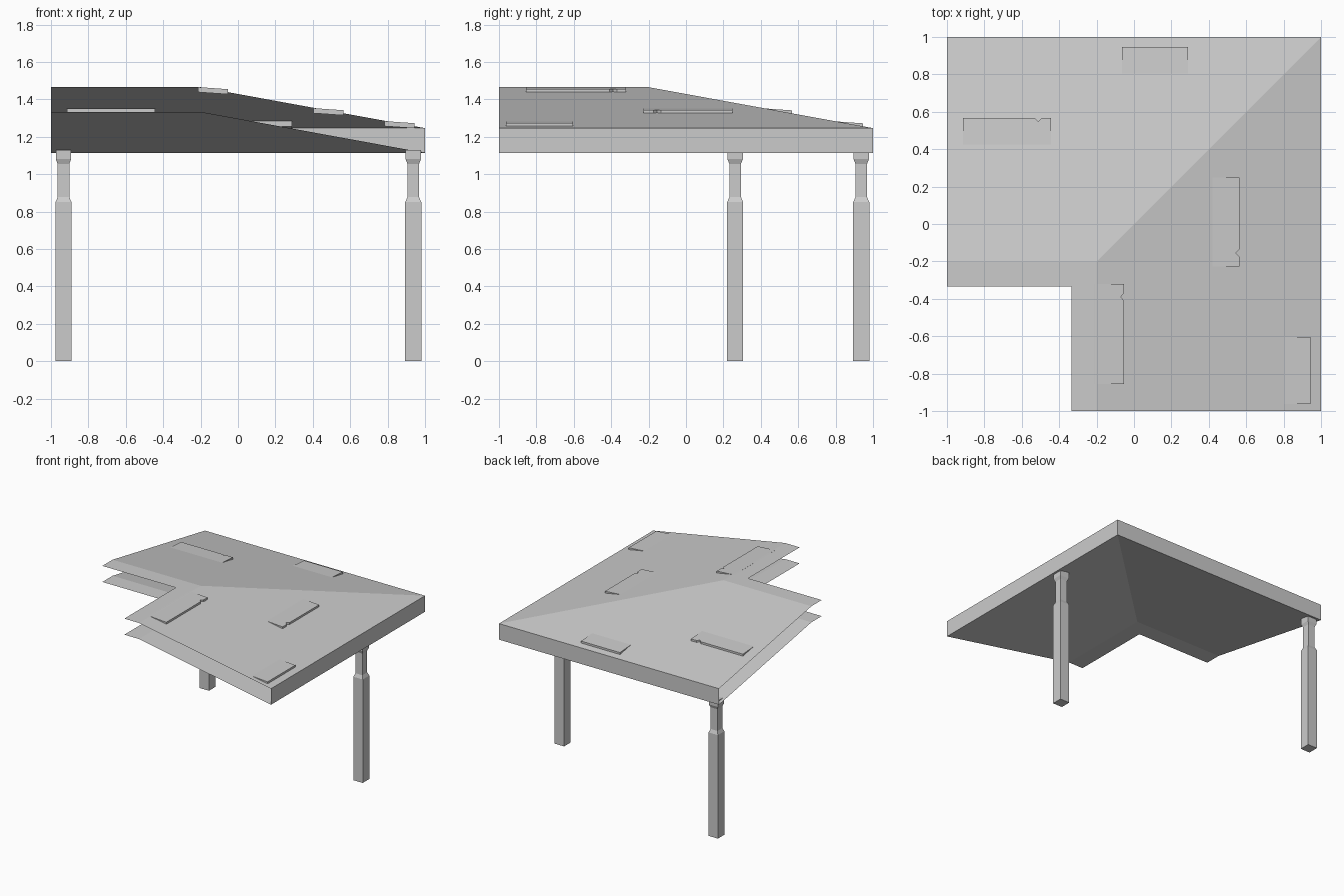
import bpy, bmesh

if "Cube" in bpy.data.objects:
    bpy.data.objects.remove(bpy.data.objects["Cube"])

IN, RIDGE = -0.333, -0.2            # inner edge and start of the slope
Z_RIDGE, Z_EAVE, THICK = 1.465, 1.246, 0.132
SLOPE = (Z_RIDGE - Z_EAVE) / (1 - RIDGE)


def finish(name, bm):
    bmesh.ops.remove_doubles(bm, verts=bm.verts, dist=1e-5)
    mesh = bpy.data.meshes.new(name)
    bm.to_mesh(mesh)
    bm.free()
    obj = bpy.data.objects.new(name, mesh)
    bpy.context.collection.objects.link(obj)
    return obj


def roof_z(t):
    return Z_RIDGE - SLOPE * max(0, t - RIDGE)


# Roof: two open sheets in an L, closed only by the outer eave walls
bm = bmesh.new()


def face(points, flip):
    verts = [bm.verts.new(p) for p in points]
    bm.faces.new(verts[::-1] if flip else verts)


for swap in (False, True):
    def place(x, y, z):
        return (y, x, z) if swap else (x, y, z)
    for drop in (0, THICK):
        for strip in ([(-1, IN), (IN, IN), (RIDGE, RIDGE), (-1, RIDGE)],
                      [(-1, RIDGE), (RIDGE, RIDGE), (1, 1), (-1, 1)]):
            face([place(x, y, roof_z(y) - drop) for x, y in strip],
                 swap != (drop > 0))
    low = Z_EAVE - THICK
    face([place(-1, 1, low), place(-1, 1, Z_EAVE),
          place(1, 1, Z_EAVE), place(1, 1, low)], swap)
finish("corner_roof", bm)


# Raised shingles: lower end lifted clear of the slope, some with a chipped edge
def shingle(name, v0, v1, end, along_x, notch=None):
    start = end - 0.16
    outline = [(start, v0), (end, v0)]
    if notch is not None:
        outline += [(end, notch - 0.02), (end - 0.018, notch), (end, notch + 0.02)]
    outline += [(end, v1), (start, v1)]
    z_end = roof_z(end) + 0.016
    bm = bmesh.new()
    verts = []
    for u, v in outline:
        z = z_end + (end - u) * 0.07
        verts.append(bm.verts.new((v, u, z) if along_x else (u, v, z)))
    top = bm.faces.new(verts)
    geom = bmesh.ops.extrude_face_region(bm, geom=[top], use_keep_orig=True)["geom"]
    bmesh.ops.translate(bm, vec=(0, 0, -0.027),
                        verts=[g for g in geom if isinstance(g, bmesh.types.BMVert)])
    bmesh.ops.recalc_face_normals(bm, faces=bm.faces)
    finish(name, bm)


shingle("shingle_ridge", -0.855, -0.322, -0.053, False, -0.39)
shingle("shingle_middle", -0.227, 0.248, 0.563, False, -0.155)
shingle("shingle_eave", -0.962, -0.603, 0.943, False)
shingle("shingle_back_middle", -0.914, -0.443, 0.567, True, -0.512)
shingle("shingle_back_eave", -0.063, 0.29, 0.947, True)


# Square posts with a narrowed neck and a wider cap
PROFILE = [(0.043, 0), (0.043, 0.85), (0.031, 0.877), (0.031, 1.055),
           (0.041, 1.08), (0.041, 1.103), (0.041, 1.13)]


def post(name, cx, cy):
    bm = bmesh.new()
    rings = [[bm.verts.new((cx + r * sx, cy + r * sy, z))
              for sx, sy in ((-1, -1), (1, -1), (1, 1), (-1, 1))]
             for r, z in PROFILE]
    for a, b in zip(rings, rings[1:]):
        for i in range(4):
            j = (i + 1) % 4
            bm.faces.new((a[i], a[j], b[j], b[i]))
    bm.faces.new(rings[0][::-1])
    bm.faces.new(rings[-1])
    finish(name, bm)


post("back_left_post", -0.933, 0.937)
post("right_post", 0.937, 0.263)
